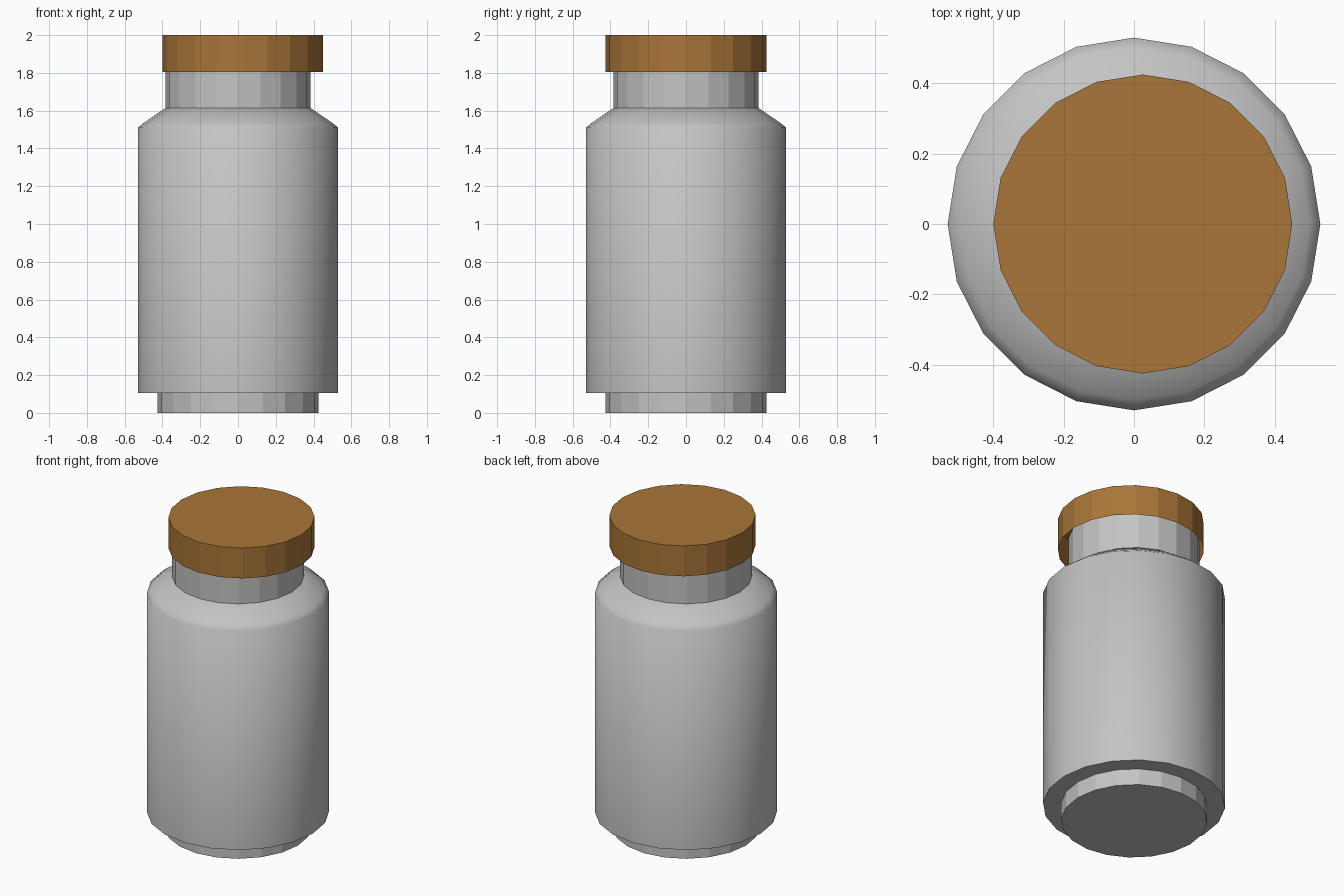
import bpy
import bmesh
import math

SIDES = 20

cube = bpy.data.objects.get("Cube")
if cube:
    bpy.data.objects.remove(cube, do_unlink=True)


def material(name, colour):
    mat = bpy.data.materials.new(name)
    mat.use_nodes = True
    mat.diffuse_color = colour
    mat.node_tree.nodes["Principled BSDF"].inputs["Base Color"].default_value = colour
    return mat


def lathe(name, profile, mat, cap_bottom=True, cap_top=True, offset=0.0, smooth=False):
    """Stack rings of (radius, height) into a many-sided turned part."""
    bm = bmesh.new()
    rings = []
    for radius, height in profile:
        angles = [2 * math.pi * i / SIDES for i in range(SIDES)]
        rings.append([bm.verts.new((radius * math.cos(a), radius * math.sin(a), height))
                      for a in angles])
    for low, high in zip(rings, rings[1:]):
        for i in range(SIDES):
            j = (i + 1) % SIDES
            bm.faces.new((low[i], low[j], high[j], high[i]))
    if cap_bottom:
        bm.faces.new(rings[0][::-1])
    if cap_top:
        bm.faces.new(rings[-1])
    mesh = bpy.data.meshes.new(name)
    bm.to_mesh(mesh)
    bm.free()
    mesh.materials.append(mat)
    obj = bpy.data.objects.new(name, mesh)
    obj.location.x = offset
    bpy.context.collection.objects.link(obj)
    if smooth:
        bpy.ops.object.select_all(action="DESELECT")
        obj.select_set(True)
        bpy.context.view_layer.objects.active = obj
        bpy.ops.object.shade_smooth_by_angle(angle=math.radians(60))
    return obj


grey = material("pale grey", (0.55, 0.55, 0.55, 1))
brown = material("cork brown", (0.40, 0.18, 0.04, 1))

# Narrow foot
lathe("foot", [(0.425, 0), (0.425, 0.11)], grey)

# Smooth body with sloping shoulder
lathe("body", [(0.53, 0.105), (0.53, 1.51), (0.5, 1.535), (0.38, 1.617)], grey, smooth=True)

# Faceted neck reaching up inside the lid
lathe("neck", [(0.383, 1.615), (0.383, 1.88)], grey)

# Hollow lid, open below and sitting slightly off centre
lathe("lid", [(0.425, 1.805), (0.425, 2.0)], brown, cap_bottom=False, offset=0.025)
